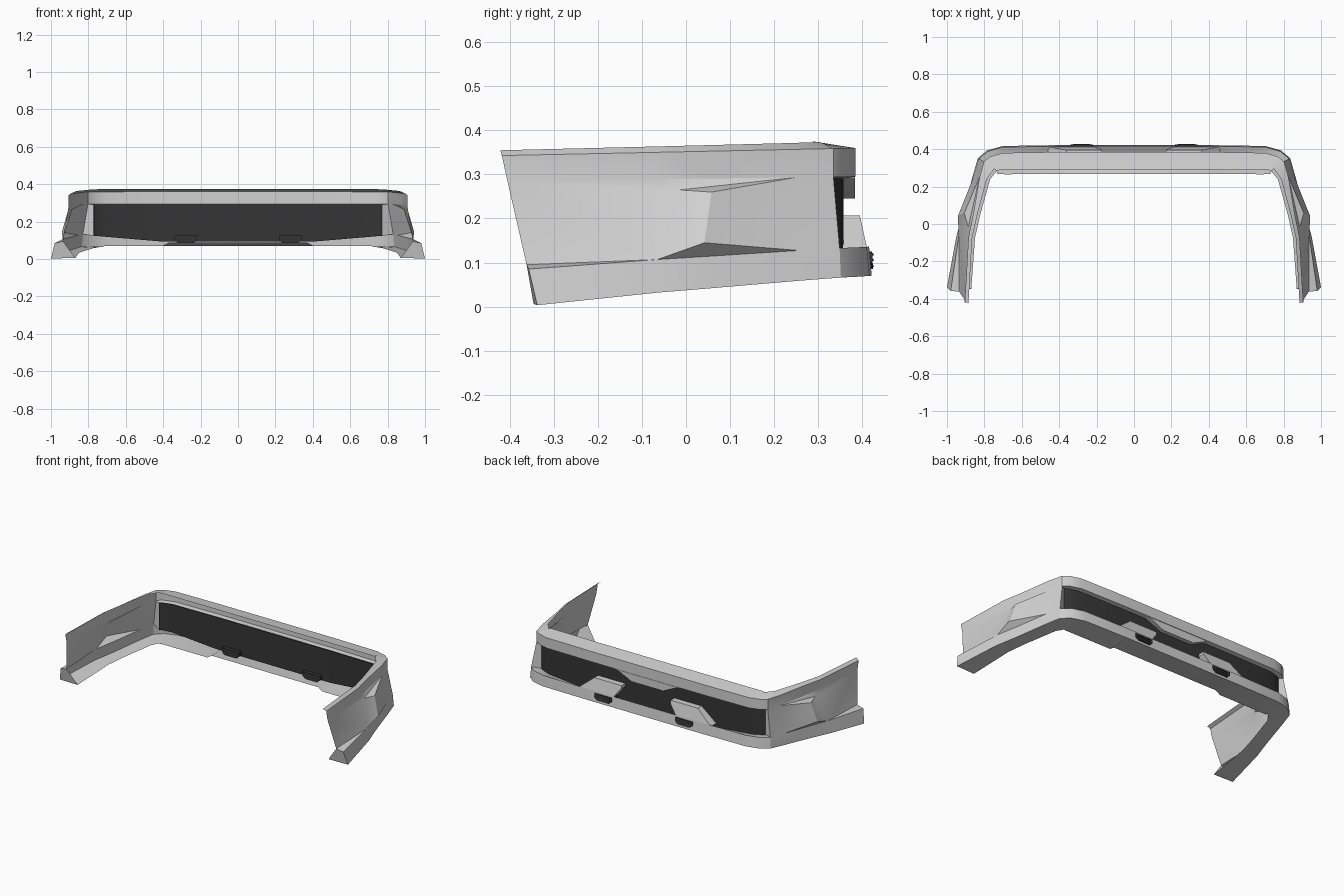
import bpy, bmesh
from mathutils import Vector

cube = bpy.data.objects.get("Cube")
if cube:
    bpy.data.objects.remove(cube)


def material(name, value):
    m = bpy.data.materials.new(name)
    m.use_nodes = True
    colour = (value, value, value, 1)
    m.diffuse_color = colour
    m.node_tree.nodes["Principled BSDF"].inputs["Base Color"].default_value = colour
    return m


GREY = material("light grey", 0.64)
BLACK = material("dark plastic", 0.035)


def finish(name, bm, mat):
    """Turn a half-model bmesh into a mirrored object."""
    bmesh.ops.recalc_face_normals(bm, faces=bm.faces)
    mesh = bpy.data.meshes.new(name)
    bm.to_mesh(mesh)
    bm.free()
    mesh.materials.append(mat)
    ob = bpy.data.objects.new(name, mesh)
    bpy.context.collection.objects.link(ob)
    mod = ob.modifiers.new("mirror", "MIRROR")
    mod.use_clip = True
    bpy.ops.object.select_all(action="DESELECT")
    bpy.context.view_layer.objects.active = ob
    ob.select_set(True)
    bpy.ops.object.shade_smooth_by_angle(angle=0.45)
    return ob


# Plan path of the upper edge, from the front end of the side to the centre
PATH = [Vector(p) for p in ((.905, -.41), (.885, -.07), (.86, .05), (.826, .25), (.802, .335),
                            (.77, .36), (.70, .38), (.4, .385), (.37, .385), (0, .385))]
OPEN = 4    # the rear opening starts at this station
RAISED = 8  # the bottom lip is raised from this station


def mix(a, b, t):
    return a + (b - a) * t


def normal(i):
    d = PATH[min(i + 1, len(PATH) - 1)] - PATH[max(i - 1, 0)]
    return Vector((d.y, -d.x)).normalized()


def station(i, off_front, off_rear, z_front, z_rear):
    p = PATH[i]
    t = (p.y + .41) / .795
    u = min(1, t * 1.22) if off_front > 0 else t ** 7
    q = p + normal(i) * mix(off_front, off_rear, u)
    z = mix(z_front, z_rear, t)
    if i == 0:
        q.y += (.35 - z) * .22 - .01   # raked front edge
    return Vector((q.x, q.y, z))


def sill(i, offset):
    """Lower edge of the rear opening, rising towards the corners."""
    q = PATH[i] + normal(i) * offset
    return Vector((q.x, q.y, .093 + max(0, q.x - .4) * .085))


def skin(bm, a, b, pairs):
    for k, m in pairs:
        bm.faces.new((a[k], a[m], b[m], b[k]))


# Profile: offset at front and rear, height at front and rear
RAILS = [(-.02, -.095, .355, .375), (0, 0, .343, .36), (0, 0, .285, .295),
         (.03, .03, .095, .136), (.075, .031, .085, .136), (.095, .037, .003, .07),
         (-.035, -.118, .006, .07)]
TOP_IN, TOP_OUT, BELT, LEDGE, SKIRT, BOTTOM, LIP, SILL, HEAD = range(9)

# Bumper shell: the ledge narrows to nothing behind the front of the side
bm = bmesh.new()
rings = []
for i in range(len(PATH)):
    ring = [bm.verts.new(station(i, *r)) for r in RAILS]
    if i > 0:
        bm.verts.remove(ring[LEDGE])
        ring[LEDGE] = ring[SKIRT]
    if i >= RAISED:
        ring[LIP].co.z = .089
    if i >= OPEN:
        ring.append(bm.verts.new(sill(i, -.036)))
        ring.append(bm.verts.new(station(i, -.036, -.036, .29, .29)))
    rings.append(ring)

for i, (a, b) in enumerate(zip(rings, rings[1:])):
    skin(bm, a, b, [(TOP_IN, TOP_OUT), (TOP_OUT, BELT), (SKIRT, BOTTOM), (BOTTOM, LIP)])
    if i == OPEN - 1:
        skin(bm, a, b, [(BELT, LEDGE)])
    elif i >= OPEN:
        skin(bm, a, b, [(HEAD, BELT), (SKIRT, SILL)])
first, second, third, fourth = rings[:4]
bm.faces.new((first[LEDGE], first[SKIRT], second[SKIRT]))
bm.faces.new([first[k] for k in (LEDGE, SKIRT, BOTTOM, LIP)])
bm.faces.new([rings[OPEN][k] for k in (BELT, SKIRT, SILL, HEAD)])

# Side wall with its raised wedge
root = bm.verts.new((.886, -.015, .265))
crest = bm.verts.new((.908, .058, .26))
toe = bm.verts.new((.942, .042, .145))
bm.faces.new((first[BELT], first[LEDGE], second[SKIRT], root))
for a, b in zip(rings[:3], rings[1:4]):
    bm.faces.new((a[BELT], root, b[BELT]))
bm.faces.new((root, second[SKIRT], toe, crest))
bm.faces.new((root, crest, fourth[BELT]))
bm.faces.new((crest, toe, fourth[SKIRT], fourth[BELT]))
bm.faces.new((second[SKIRT], third[SKIRT], toe))
bm.faces.new((third[SKIRT], fourth[SKIRT], toe))
finish("bumper_shell", bm, GREY)

# Dark panel filling the rear opening
bm = bmesh.new()
rings = []
for i in range(OPEN, len(PATH)):
    corners = [station(i, o, o, .292, .292) for o in (-.027, -.037)]
    corners += [sill(i, o) for o in (-.037, -.027)]
    rings.append([bm.verts.new(c) for c in corners])
for a, b in zip(rings, rings[1:]):
    skin(bm, a, b, [(k, (k + 1) % 4) for k in range(4)])
bm.faces.new(rings[0])
finish("rear_panel", bm, BLACK)


def plate(name, outline, y_in, y_low, y_high, mat):
    """Upright plate from an x-z outline; its outer face may lean."""
    bm = bmesh.new()
    zs = [z for x, z in outline]
    lo, hi = min(zs), max(zs)
    back = [bm.verts.new((x, y_in, z)) for x, z in outline]
    face = [bm.verts.new((x, mix(y_low, y_high, (z - lo) / (hi - lo)), z)) for x, z in outline]
    bm.faces.new(back)
    bm.faces.new(face)
    skin(bm, back, face, [(k, (k + 1) % len(outline)) for k in range(len(outline))])
    return finish(name, bm, mat)


# Centre drop of the upper trim and raised tabs
plate("centre_drop", [(0, .293), (.22, .293), (.19, .283), (.11, .245), (0, .245)],
      .355, .384, .384, GREY)
plate("rear_tab", [(.22, .125), (.46, .125), (.43, .15), (.36, .207), (.17, .207), (.17, .19)],
      .355, .413, .395, GREY)

# Ribbed inserts through the lower edge
plate("insert", [(.24, .085), (.32, .085), (.34, .1), (.34, .125), (.22, .125), (.22, .1)],
      .325, .425, .423, BLACK)
for k in range(3):
    z = .09 + .013 * k
    plate("insert_rib", [(.235, z), (.325, z), (.325, z + .006), (.235, z + .006)],
          .41, .427, .425, BLACK)
